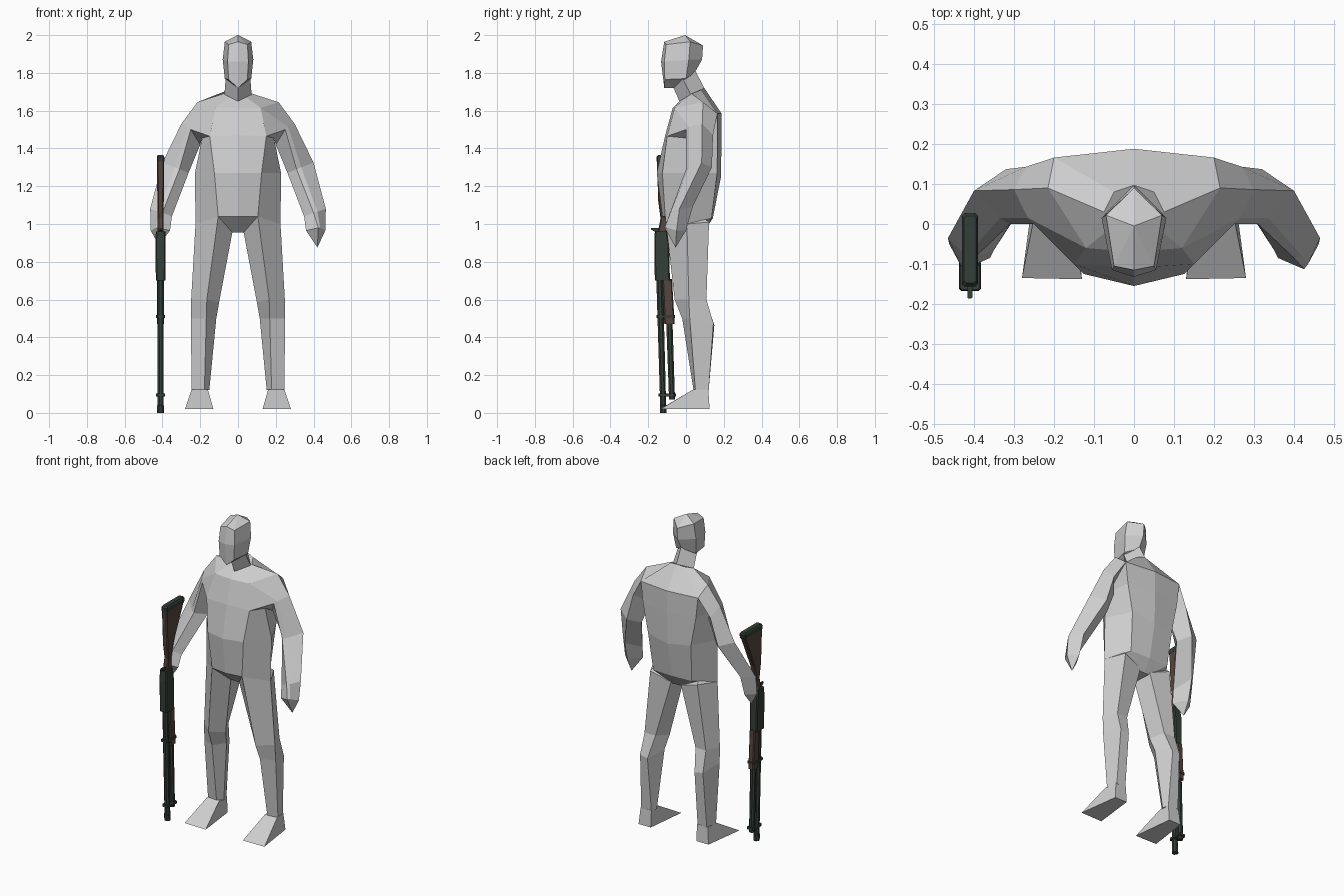
import bpy, bmesh, math


def material(name, color):
    m = bpy.data.materials.new(name)
    m.diffuse_color = (*color, 1)
    return m


GREY = material("body grey", (0.62, 0.62, 0.62))
WOOD = material("dark wood", (0.092, 0.06, 0.047))
METAL = material("green black metal", (0.035, 0.049, 0.04))


def loft(name, rings, mat, tip_start=None, tip_end=None, side=1):
    """Skin closed rings, ending each side with a flat cap or a point."""
    bm = bmesh.new()
    vs = [[bm.verts.new((x * side, y, z)) for x, y, z in r] for r in rings]
    n = len(vs[0])
    for a, b in zip(vs, vs[1:]):
        for i in range(n):
            j = (i + 1) % n
            bm.faces.new((a[i], a[j], b[j], b[i]))
    for ring, tip in ((vs[0], tip_start), (vs[-1], tip_end)):
        if tip:
            t = bm.verts.new((tip[0] * side, tip[1], tip[2]))
            for i in range(n):
                bm.faces.new((ring[i], ring[(i + 1) % n], t))
        else:
            bm.faces.new(ring)
    bmesh.ops.recalc_face_normals(bm, faces=bm.faces)
    me = bpy.data.meshes.new(name)
    bm.to_mesh(me)
    bm.free()
    me.materials.append(mat)
    ob = bpy.data.objects.new(name, me)
    bpy.context.collection.objects.link(ob)
    return ob


def both(half):
    """Complete a half ring that runs from front centre to back centre."""
    return half + [(-x, y, z) for x, y, z in reversed(half[1:-1])]


# Head
loft("head", [both(h) for h in (
    [(0, -.115, 1.965), (.05, -.105, 1.95), (.07, .022, 1.965), (0, .09, 1.945)],
    [(0, -.132, 1.86), (.055, -.115, 1.86), (.081, .015, 1.87), (0, .085, 1.87)],
    [(0, -.115, 1.72), (.05, -.112, 1.765), (.07, .0, 1.77), (0, .045, 1.80)],
)], GREY, tip_start=(0, -.005, 2.0), tip_end=(0, -.065, 1.72))

# Neck
loft("neck", [both(h) for h in (
    [(0, -.068, 1.725), (.065, -.02, 1.775), (0, .05, 1.81)],
    [(0, -.035, 1.65), (.072, .025, 1.685), (0, .097, 1.72)],
)], GREY)

# Torso, from neck base to crotch
loft("torso", [both(h) for h in (
    [(0, -.035, 1.65), (.045, 0, 1.67), (.075, .03, 1.69), (.05, .08, 1.71), (0, .097, 1.72)],
    [(0, -.07, 1.615), (.12, -.06, 1.615), (.215, .09, 1.645), (.2, .166, 1.585), (0, .188, 1.585)],
    [(0, -.11, 1.47), (.15, -.1, 1.465), (.19, 0, 1.455), (.185, .166, 1.45), (0, .188, 1.45)],
    [(0, -.155, 1.27), (.125, -.125, 1.27), (.228, .01, 1.27), (.15, .165, 1.27), (0, .185, 1.25)],
    [(0, -.125, 1.04), (.105, -.11, 1.04), (.225, .005, 1.0), (.135, .135, 1.03), (0, .142, 1.03)],
    [(0, -.03, .955), (.03, -.03, .955), (.12, .02, .96), (.03, .09, .955), (0, .09, .955)],
)], GREY)

for label, side in (("left", 1), ("right", -1)):
    # Arm: top, front, lower front, inner, back; the right hand is closed on the gun
    tip_z = .875 if side == 1 else .89
    loft(label + "_arm", [
        [(.215, .09, 1.645), (.12, -.06, 1.615), (.15, -.1, 1.465), (.19, 0, 1.455), (.2, .166, 1.585)],
        [(.30, .086, 1.53), (.265, .015, 1.515), (.25, 0, 1.5), (.2, .06, 1.42), (.27, .143, 1.47)],
        [(.40, .083, 1.325), (.335, .015, 1.3), (.31, 0, 1.29), (.262, .07, 1.27), (.32, .137, 1.30)],
        [(.465, -.035, 1.08), (.42, -.08, 1.065), (.40, -.085, 1.06), (.35, -.065, 1.04), (.405, .035, 1.09)],
        [(.462, -.05, .965), (.435, -.1, .98), (.425, -.113, .98), (.36, -.085, .965), (.41, 0, .965)],
    ], GREY, tip_end=(.42, -.055, tip_z), side=side)

    # Leg: outer, front, inner, inner back, outer back
    loft(label + "_leg", [
        [(.225, .005, 1.0), (.105, -.11, 1.04), (.03, -.03, .955), (.035, .1, .965), (.165, .122, 1.01)],
        [(.248, .015, .6), (.165, -.06, .6), (.1, .02, .585), (.14, .105, .6), (.215, .108, .6)],
        [(.25, .02, .5), (.168, -.02, .5), (.115, .05, .5), (.165, .15, .465), (.22, .145, .475)],
        [(.245, .05, .12), (.178, .04, .12), (.152, .075, .12), (.162, .115, .12), (.23, .12, .12)],
    ], GREY, tip_start=(.12, .01, 1.1), side=side)

    # Wedge foot
    loft(label + "_foot", [
        [(.245, .04, .125), (.16, .04, .125), (.16, .118, .125), (.235, .118, .125)],
        [(.28, -.135, .02), (.13, -.138, .02), (.16, .125, .02), (.245, .125, .02)],
    ], GREY, side=side)

GUN_X = -.41


def block(name, sections, mat, c=.006):
    """Chamfered bar from sections of (z, y front, y back, half width)."""
    rings = []
    for z, y0, y1, w in sections:
        rings.append([(GUN_X + x, y, z) for x, y in (
            (-w + c, y0), (w - c, y0), (w, y0 + c), (w, y1 - c),
            (w - c, y1), (-w + c, y1), (-w, y1 - c), (-w, y0 + c))])
    return loft(name, rings, mat)


def tube(name, sections, mat):
    """Eight sided tube from sections of (z, y centre, radius)."""
    rings = []
    for z, y, r in sections:
        angles = [math.pi / 4 * (k + .5) for k in range(8)]
        rings.append([(GUN_X + r * math.cos(a), y + r * math.sin(a), z) for a in angles])
    return loft(name, rings, mat)


# Gun, standing muzzle down
tube("barrel", [(.0, -.12, .019), (.04, -.121, .019), (.041, -.121, .017), (.72, -.14, .019)], METAL)
tube("magazine_tube", [(.07, -.074, .017), (.48, -.088, .018)], METAL)
block("fore_grip", [(.47, -.115, -.06, .019), (.71, -.125, -.074, .019)], WOOD)
block("receiver", [(.70, -.165, -.085, .025), (.90, -.168, -.09, .027),
                   (.96, -.165, -.1, .025)], METAL)
block("stock", [(.95, -.15, -.1, .016), (1.03, -.135, -.095, .015),
                (1.12, -.147, -.075, .017), (1.335, -.154, .02, .019)], WOOD)
block("butt_pad", [(1.33, -.156, .024, .02), (1.355, -.156, .027, .02),
                   (1.365, -.148, .02, .015)], METAL)
block("hammer", [(.96, -.168, -.14, .006), (.972, -.186, -.14, .006), (.98, -.186, -.15, .006)], METAL, .002)
for label, z, y0, y1 in (("rear", .51, -.156, -.058), ("front", .095, -.145, -.054)):
    block(label + "_barrel_band", [(z - .007, y0, y1, .023), (z + .007, y0, y1, .023)], METAL)
